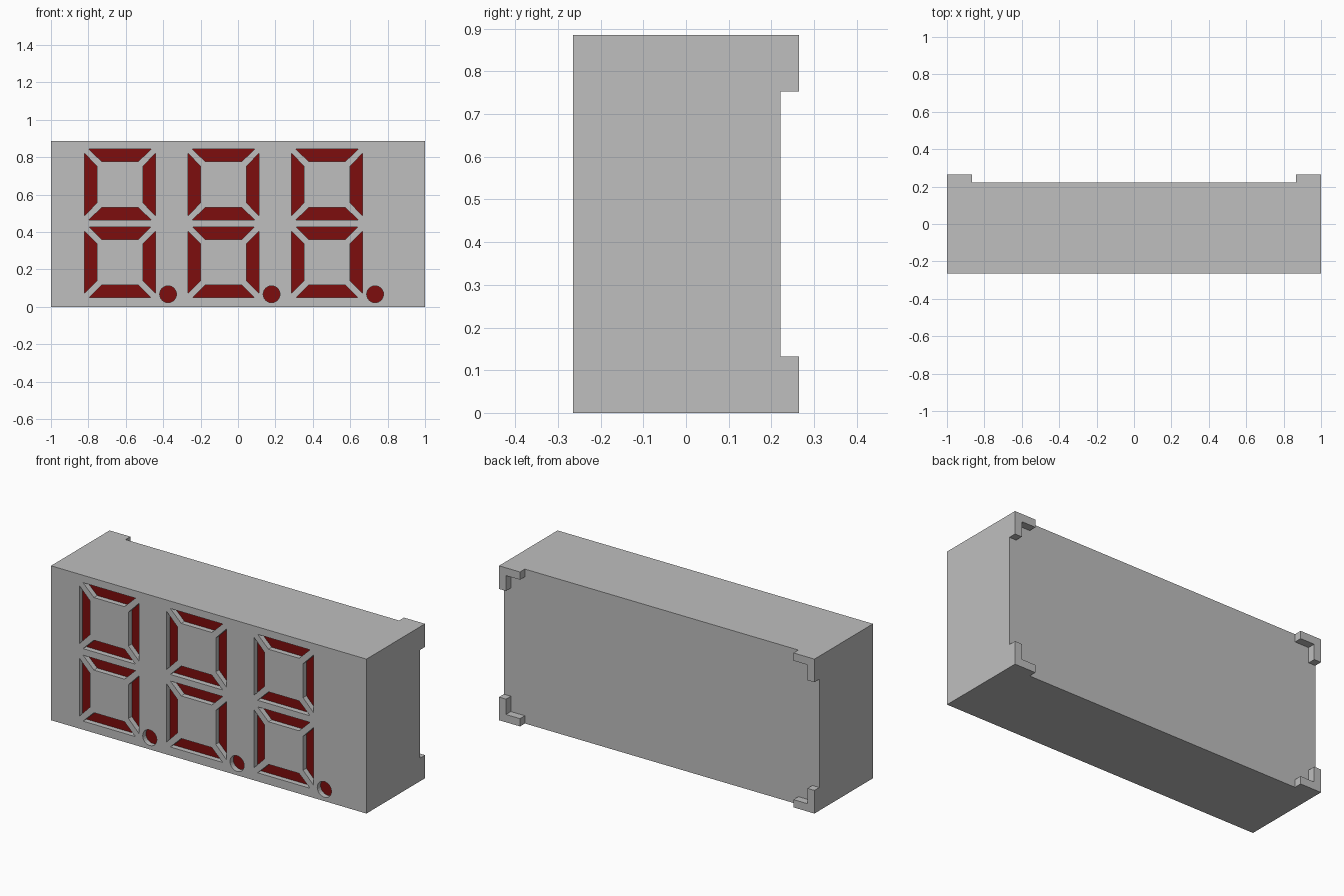
import bpy, bmesh, math
from mathutils import Vector

# remove the default cube
cube = bpy.data.objects.get("Cube")
if cube:
    bpy.data.objects.remove(cube, do_unlink=True)

H = 0.885          # body height
FRONT, BACK = -0.265, 0.265
DEPTH = 0.03       # recess depth of the lit segments
FLOOR = FRONT + DEPTH


def material(name, color):
    m = bpy.data.materials.new(name)
    m.use_nodes = True
    m.diffuse_color = color
    m.node_tree.nodes["Principled BSDF"].inputs["Base Color"].default_value = color
    return m


grey = material("light grey plastic", (0.52, 0.52, 0.52, 1))
red = material("dark red segment", (0.205, 0.004, 0.004, 1))


def add_prism(bm, points, y0, y1):
    """Extrude an x-z outline from y0 to y1."""
    face = bm.faces.new([bm.verts.new((x, y0, z)) for x, z in points])
    top = bmesh.ops.extrude_face_region(bm, geom=[face])["geom"]
    verts = [v for v in top if isinstance(v, bmesh.types.BMVert)]
    bmesh.ops.translate(bm, verts=verts, vec=(0, y1 - y0, 0))


def finish(bm, name):
    bmesh.ops.recalc_face_normals(bm, faces=bm.faces)
    mesh = bpy.data.meshes.new(name)
    bm.to_mesh(mesh)
    bm.free()
    ob = bpy.data.objects.new(name, mesh)
    bpy.context.collection.objects.link(ob)
    return ob


# housing block
bm = bmesh.new()
add_prism(bm, [(-1, 0), (1, 0), (1, H), (-1, H)], FRONT, BACK)
housing = finish(bm, "display_housing")
housing.data.materials.append(grey)
housing.data.materials.append(red)

# segment and decimal point recesses
bm = bmesh.new()
segment = [(-0.166, 0.189), (0.166, 0.189), (0.097, 0.122), (-0.097, 0.122)]
for i in range(3):
    cx = -0.631 + 0.5535 * i
    for cz in (0.238, 0.6535):
        for turn in range(4):
            a = turn * math.pi / 2
            c, s = math.cos(a), math.sin(a)
            add_prism(bm, [(cx + c * x - s * z, cz + s * x + c * z)
                           for x, z in segment], FRONT - 0.1, FLOOR)
    add_prism(bm, [(cx + 0.257 + 0.045 * math.cos(k * math.tau / 24),
                    0.067 + 0.045 * math.sin(k * math.tau / 24))
                   for k in range(24)], FRONT - 0.1, FLOOR)

# stepped back cut that leaves an L-shaped foot on each corner
q = [(1.1, 0.31), (0.956, 0.31), (0.956, 0.398), (0.867, 0.398), (0.867, 0.6)]
outline = (q + [(-x, z) for x, z in reversed(q)]
           + [(-x, -z) for x, z in q] + [(x, -z) for x, z in reversed(q)])
add_prism(bm, [(x, z + H / 2) for x, z in outline], 0.221, BACK + 0.1)
cutter = finish(bm, "recess_cutter")
cutter.hide_render = True

# cut the housing, then drop the cutter
mod = housing.modifiers.new("recesses", "BOOLEAN")
mod.operation = "DIFFERENCE"
mod.solver = "EXACT"
mod.object = cutter
bpy.context.view_layer.objects.active = housing
bpy.ops.object.modifier_apply(modifier=mod.name)
bpy.data.objects.remove(cutter, do_unlink=True)

# recess floors are red, everything else is grey
for p in housing.data.polygons:
    on_floor = all(abs(housing.data.vertices[v].co.y - FLOOR) < 0.002 for v in p.vertices)
    p.material_index = 1 if on_floor else 0
    p.use_smooth = False
